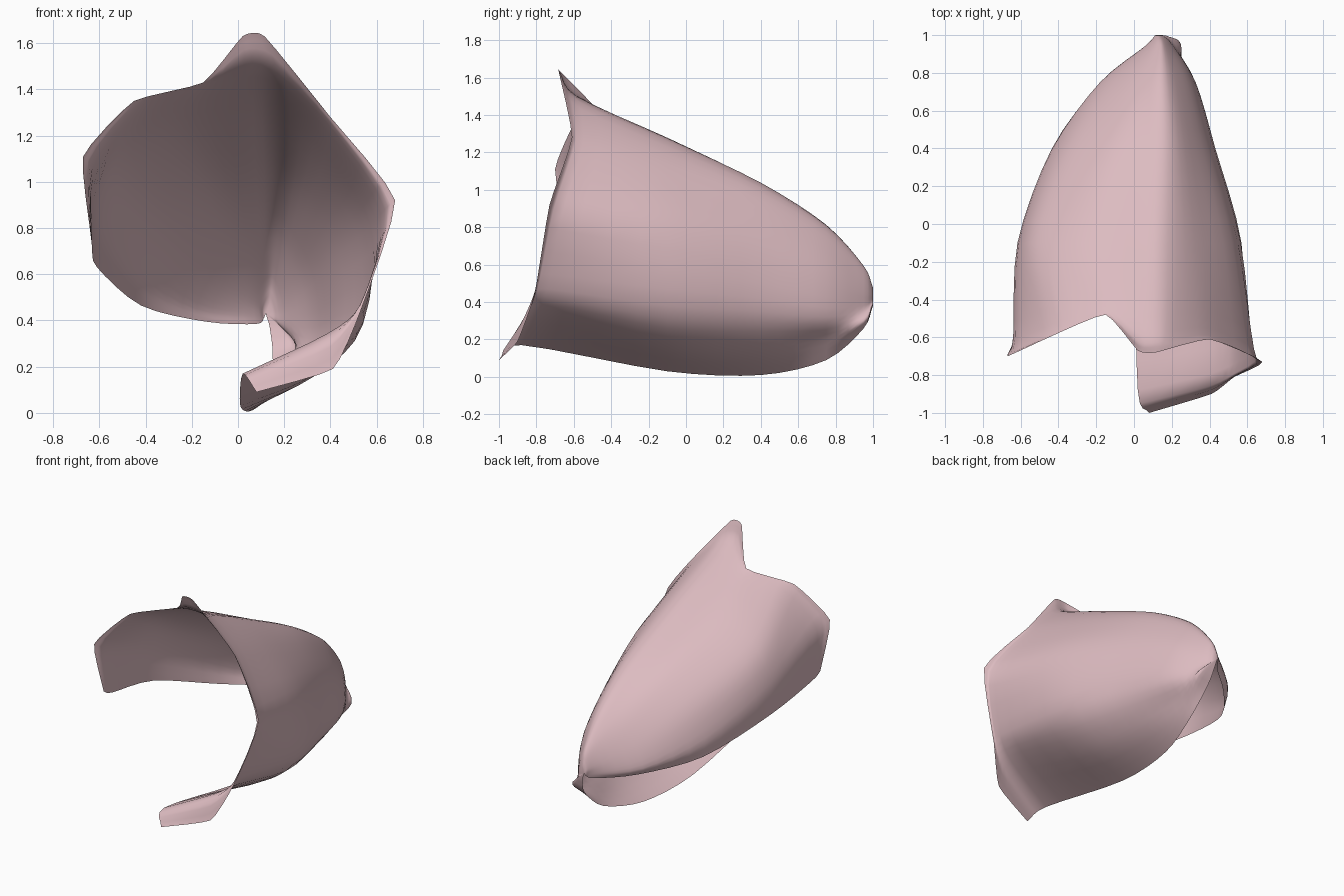
import bpy
import bmesh
from mathutils import Vector

cube = bpy.data.objects.get("Cube")
if cube:
    bpy.data.objects.remove(cube, do_unlink=True)


def smooth_path(points, steps, pull=0.5):
    """Resample control points with a cardinal spline; a lower pull gives straighter spans."""
    pts = [2 * points[0] - points[1]] + points + [2 * points[-1] - points[-2]]
    out = []
    for a, b, c, d in zip(pts, pts[1:], pts[2:], pts[3:]):
        m, n = (c - a) * pull, (d - b) * pull
        for k in range(steps):
            t = k / steps
            out.append(b * (2 * t**3 - 3 * t**2 + 1) + m * (t**3 - 2 * t**2 + t)
                       + c * (3 * t**2 - 2 * t**3) + n * (t**3 - t**2))
    return out + [points[-1].copy()]


def section(y, xz):
    """Open cross-section at depth y, from the left free edge over the top to the floor edge."""
    return [Vector((x, y, z)) for x, z in xz]


# Cross-sections of the cupped petal, pinched at the back with a fold along the lower right
neck = section(0.95, [(0.08, 0.385), (0.07, 0.42), (0.07, 0.47), (0.09, 0.53), (0.12, 0.58), (0.15, 0.59),
                      (0.18, 0.53), (0.20, 0.45), (0.21, 0.36), (0.25, 0.29), (0.15, 0.26)])
back = section(0.75, [(-0.14, 0.395), (-0.18, 0.45), (-0.13, 0.57), (-0.03, 0.70), (0.07, 0.78), (0.16, 0.81),
                      (0.24, 0.71), (0.31, 0.54), (0.32, 0.32), (0.22, 0.20), (0.14, 0.09)])
middle = section(0.40, [(-0.42, 0.465), (-0.43, 0.60), (-0.34, 0.81), (-0.14, 0.97), (0.04, 1.02), (0.18, 1.03),
                        (0.30, 0.90), (0.41, 0.66), (0.42, 0.35), (0.28, 0.16), (0.06, 0.01)])
front = section(-0.10, [(-0.61, 0.63), (-0.61, 0.86), (-0.51, 1.08), (-0.25, 1.23), (0.02, 1.27), (0.18, 1.26),
                        (0.37, 1.08), (0.55, 0.78), (0.54, 0.38), (0.34, 0.17), (0.01, 0.03)])

# Throat just behind the lip, narrower so that the lip flares
throat = [Vector(p) for p in [
    (-0.63, -0.55, 0.71), (-0.63, -0.61, 1.06), (-0.43, -0.53, 1.32), (-0.18, -0.42, 1.39),
    (0.03, -0.58, 1.50), (0.17, -0.57, 1.47), (0.39, -0.55, 1.25), (0.635, -0.66, 0.88),
    (0.53, -0.74, 0.47), (0.38, -0.80, 0.34), (0.02, -0.88, 0.17)]]

# Wavy front lip, with a tip at the top and a tongue at the bottom
lip = [Vector(p) for p in [
    (-0.635, -0.64, 0.75), (-0.67, -0.70, 1.11), (-0.45, -0.60, 1.35), (-0.15, -0.48, 1.43),
    (0.02, -0.67, 1.63), (0.115, -0.68, 1.63), (0.40, -0.61, 1.28), (0.68, -0.73, 0.92),
    (0.53, -0.81, 0.44), (0.41, -0.90, 0.19), (0.08, -1.00, 0.09)]]

# Pinched end behind the neck
pinch = Vector((0.13, 1.02, 0.43))
tip = [p.lerp(pinch, 0.7) for p in neck]

# Loft the sections into one sheet
rings = [smooth_path(r, 4) for r in (tip, neck, back, middle, front)]
rings += [smooth_path(throat, 4, 0.35), smooth_path(lip, 4, 0.22)]
columns = [smooth_path(list(c), 4, 0.45) for c in zip(*rings)]

bm = bmesh.new()
grid = [[bm.verts.new(p) for p in col] for col in columns]
for a, b in zip(grid, grid[1:]):
    for i in range(len(a) - 1):
        bm.faces.new((a[i], a[i + 1], b[i + 1], b[i]))
# Close the small pinched end
centre = bm.verts.new((0.12, 1.0, 0.43))
for a, b in zip(grid, grid[1:]):
    bm.faces.new((centre, a[0], b[0]))
bmesh.ops.recalc_face_normals(bm, faces=bm.faces)
# Make the outside of the cup face outward
top = max((f for f in bm.faces if f.calc_center_median().y > 0),
          key=lambda f: f.calc_center_median().z)
if top.normal.z < 0:
    bmesh.ops.reverse_faces(bm, faces=bm.faces)

mesh = bpy.data.meshes.new("petal")
bm.to_mesh(mesh)
bm.free()
petal = bpy.data.objects.new("petal", mesh)
bpy.context.collection.objects.link(petal)

# Soft pink colour
pink = bpy.data.materials.new("soft pink")
pink.use_nodes = True
colour = (0.72, 0.50, 0.53, 1)
pink.diffuse_color = colour
pink.node_tree.nodes["Principled BSDF"].inputs["Base Color"].default_value = colour
mesh.materials.append(pink)

for ob in bpy.context.selected_objects:
    ob.select_set(False)
petal.select_set(True)
bpy.context.view_layer.objects.active = petal
bpy.ops.object.shade_smooth()
